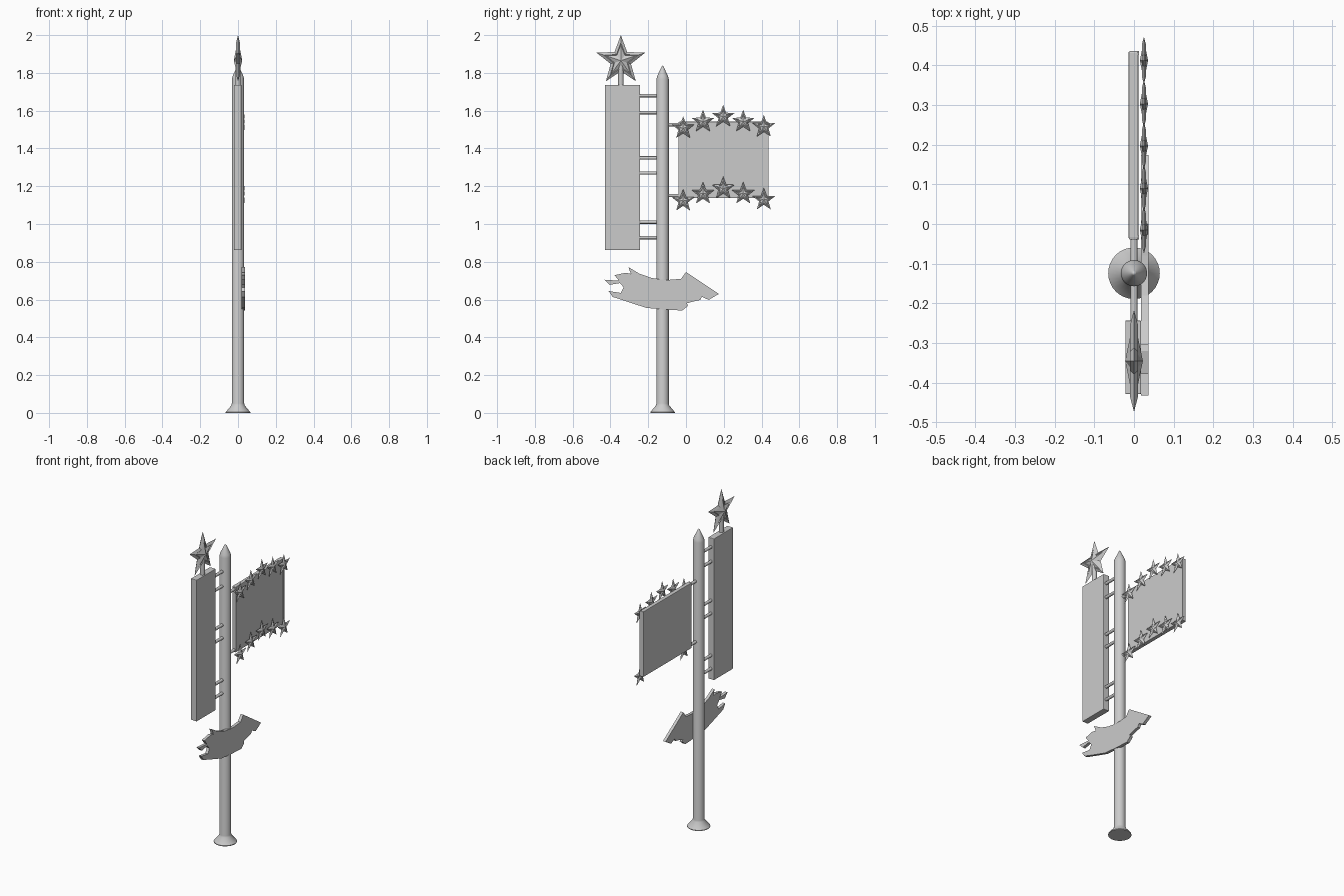
import bpy, bmesh, math
from mathutils import Vector

if "Cube" in bpy.data.objects:
    bpy.data.objects.remove(bpy.data.objects["Cube"])

POLE_Y = -0.124


def finish(name, bm):
    bmesh.ops.recalc_face_normals(bm, faces=bm.faces)
    me = bpy.data.meshes.new(name)
    bm.to_mesh(me)
    bm.free()
    ob = bpy.data.objects.new(name, me)
    bpy.context.collection.objects.link(ob)
    return ob


def smooth(ob):
    bpy.ops.object.select_all(action='DESELECT')
    ob.select_set(True)
    bpy.context.view_layer.objects.active = ob
    bpy.ops.object.shade_smooth_by_angle(angle=math.radians(35))


def box(name, x, y, z, bevel=0.0):
    bm = bmesh.new()
    bmesh.ops.create_cube(bm, size=1)
    for v in bm.verts:
        v.co = Vector([(r[0] + r[1]) / 2 + c * (r[1] - r[0]) for c, r in zip(v.co, (x, y, z))])
    if bevel:
        bmesh.ops.bevel(bm, geom=bm.edges[:], offset=bevel, segments=2, affect='EDGES', profile=0.5)
    return finish(name, bm)


def rod(name, a, b, r):
    a, b = Vector(a), Vector(b)
    bm = bmesh.new()
    bmesh.ops.create_cone(bm, cap_ends=True, segments=16, radius1=r, radius2=r, depth=(b - a).length)
    rot = (b - a).to_track_quat('Z', 'Y')
    for v in bm.verts:
        v.co = rot @ v.co + (a + b) / 2
    ob = finish(name, bm)
    smooth(ob)
    return ob


def star(name, centre, r):
    # double-sided faceted star with a raised border and an inner star
    bm = bmesh.new()

    def ring(scale, x):
        out = []
        for i in range(10):
            a = math.pi / 2 + i * math.pi / 5
            q = r * scale * (1 if i % 2 == 0 else 0.42)
            out.append(bm.verts.new(Vector(centre) + Vector((x * r, q * math.cos(a), q * math.sin(a)))))
        return out

    edge = ring(1, 0)
    for s in (1, -1):
        rings = [edge, ring(0.70, 0.075 * s), ring(0.62, 0.045 * s)]
        for p, q in zip(rings, rings[1:]):
            for i in range(10):
                j = (i + 1) % 10
                bm.faces.new((p[i], p[j], q[j], q[i]))
        tip = bm.verts.new(Vector(centre) + Vector((0.165 * r * s, 0, 0)))
        for i in range(10):
            bm.faces.new((rings[-1][i], rings[-1][(i + 1) % 10], tip))
    return finish(name, bm)


# Pole with flared foot and pointed cap
profile = [(0.065, 0), (0.065, 0.004), (0.035, 0.04), (0.033, 0.05), (0.033, 1.765),
           (0.029, 1.782), (0.006, 1.832)]
bm = bmesh.new()
N = 32
rings = [[bm.verts.new((r * math.cos(2 * math.pi * i / N), POLE_Y + r * math.sin(2 * math.pi * i / N), z))
          for i in range(N)] for r, z in profile]
for p, q in zip(rings, rings[1:]):
    for i in range(N):
        bm.faces.new((p[i], p[(i + 1) % N], q[(i + 1) % N], q[i]))
bm.faces.new(rings[0])
apex = bm.verts.new((0, POLE_Y, 1.84))
for i in range(N):
    bm.faces.new((rings[-1][i], rings[-1][(i + 1) % N], apex))
smooth(finish("pole", bm))

# Tall sign with its brackets and topping star
box("tall_sign", (-0.022, 0.018), (-0.429, -0.243), (0.862, 1.736), 0.003)
for i, z in enumerate((1.68, 1.59, 1.35, 1.27, 1.01, 0.928)):
    rod(f"tall_sign_bracket_{i + 1}", (0, -0.25, z), (0, POLE_Y, z), 0.009)
rod("top_star_post", (0, -0.345, 1.73), (0, -0.345, 1.85), 0.014)
star("top_star", (0, -0.345, 1.865), 0.135)

# Banner panel, edge strips and support rods
box("banner_panel", (-0.014, 0.011), (-0.037, 0.434), (1.138, 1.542), 0.003)
for i, y in enumerate((-0.034, 0.431)):
    box(f"banner_edge_{i + 1}", (-0.011, 0.012), (y - 0.005, y + 0.005), (1.14, 1.54))
for i, z in enumerate((1.526, 1.151)):
    rod(f"banner_rod_{i + 1}", (0, POLE_Y, z), (0, 0.0, z), 0.009)

# Arched rows of small stars
ys = (-0.015, 0.09, 0.197, 0.303, 0.412)
for row, zs in (("upper", (1.507, 1.542, 1.568, 1.542, 1.514)),
                ("lower", (1.122, 1.160, 1.188, 1.160, 1.128))):
    for i, (y, z) in enumerate(zip(ys, zs)):
        star(f"{row}_star_{i + 1}", (0.025, y, z), 0.063)

# Splintered wooden arrow board
outline = [(.174, .63), (0, .746), (-.026, .71), (-.08, .705), (-.113, .704), (-.18, .714),
           (-.245, .736), (-.305, .772), (-.292, .736), (-.32, .742), (-.378, .729),
           (-.355, .70), (-.432, .705), (-.405, .678), (-.35, .687), (-.33, .665),
           (-.345, .635), (-.41, .645), (-.388, .614), (-.30, .585), (-.21, .556),
           (-.11, .547), (-.02, .542), (.01, .566), (.005, .58), (.04, .59),
           (.075, .598), (.085, .615), (.12, .598)]
bm = bmesh.new()
face = bm.faces.new([bm.verts.new((0.018, y, z)) for y, z in outline])
ext = bmesh.ops.extrude_face_region(bm, geom=[face], use_keep_orig=True)
for v in ext["geom"]:
    if isinstance(v, bmesh.types.BMVert):
        v.co.x = 0.036
finish("arrow_board", bm)
